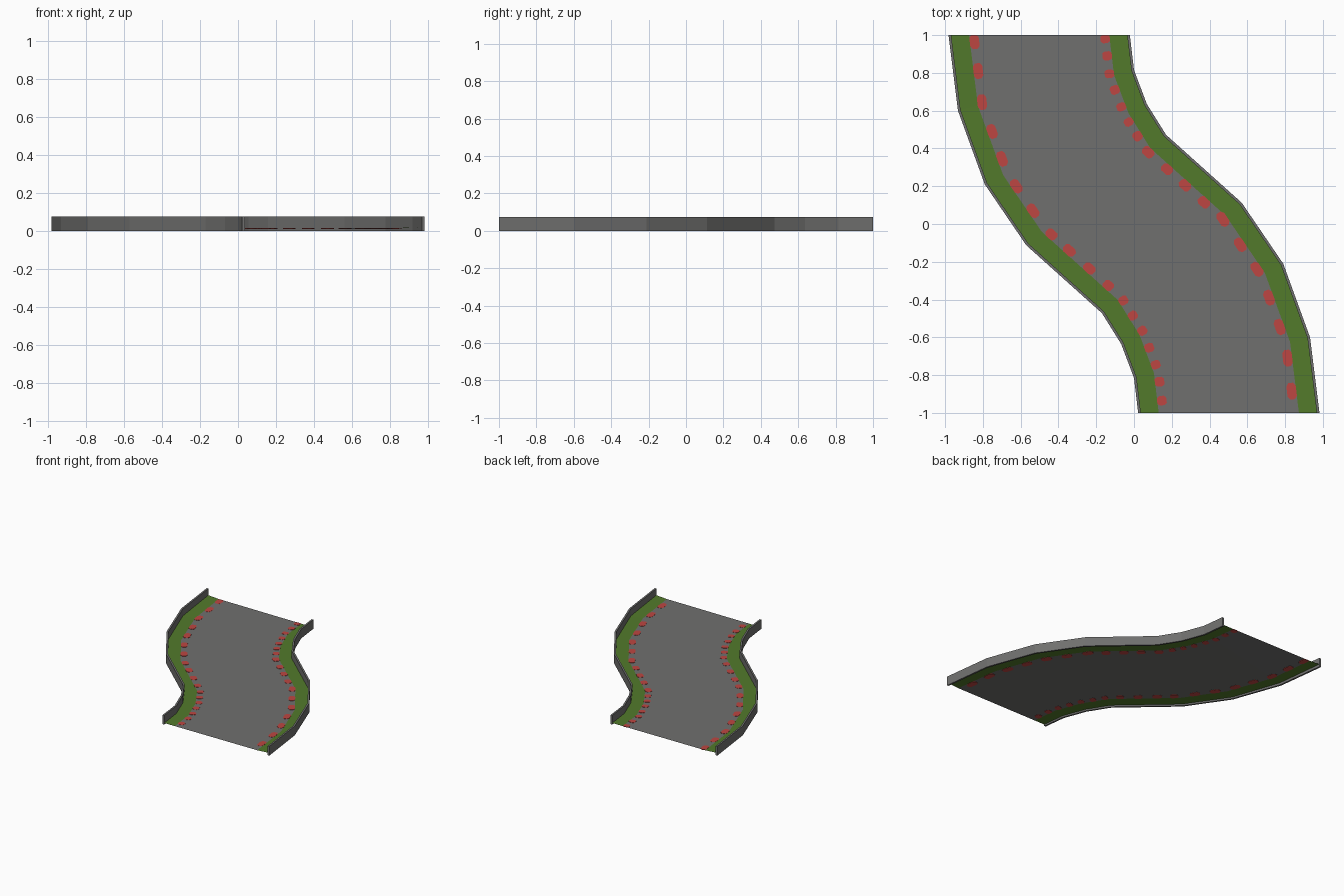
import bpy, math
from mathutils import Vector

if "Cube" in bpy.data.objects:
    bpy.data.objects.remove(bpy.data.objects["Cube"])

WALL_H, WALL_T, FLOOR_Z = 0.075, 0.014, 0.013
GRASS_IN, CURB_MID = 0.108, 0.132


def material(name, rgb):
    m = bpy.data.materials.new(name)
    m.diffuse_color = (*rgb, 1)
    m.use_nodes = True
    m.node_tree.nodes["Principled BSDF"].inputs["Base Color"].default_value = m.diffuse_color
    return m


GREY = material("asphalt grey", (0.162, 0.162, 0.158))
GREEN = material("grass green", (0.085, 0.195, 0.024))
RED = material("curb red", (0.51, 0.062, 0.054))


def add_mesh(name, verts, faces, mat):
    me = bpy.data.meshes.new(name)
    me.from_pydata(verts, [], faces)
    me.materials.append(mat)
    ob = bpy.data.objects.new(name, me)
    bpy.context.collection.objects.link(ob)
    return ob


def offset(line, d):
    """Mitred inward offset of a line; its ends slide along the cut at y = +-1."""
    normals = []
    for a, b in zip(line, line[1:]):
        t = (b - a).normalized()
        normals.append(Vector((-t.y, t.x)))
    out = [line[0] + Vector((d / normals[0].x, 0))]
    for p, n, m in zip(line[1:-1], normals, normals[1:]):
        b = (n + m).normalized()
        out.append(p + b * (d / b.dot(n)))
    out.append(line[-1] + Vector((d / normals[-1].x, 0)))
    return out


def floor_z(p):
    """The outer side of each bend is banked up a little."""
    return FLOOR_Z + 0.008 * max(0.0, (abs(p.x) - 0.84) / 0.13)


def strip(name, a, b, mat):
    n = len(a)
    verts = [(p.x, p.y, floor_z(p)) for p in a + b]
    return add_mesh(name, verts, [(i, i + 1, n + i + 1, n + i) for i in range(n - 1)], mat)


def wall(name, a, b):
    n = len(a)
    verts = [(p.x, p.y, z) for z in (0, WALL_H) for p in a + b]
    faces = [(0, n, 3 * n, 2 * n), (n - 1, 3 * n - 1, 4 * n - 1, 2 * n - 1)]
    for i in range(n - 1):
        j = i + 1
        faces += [(i, j, n + j, n + i), (2 * n + i, 3 * n + i, 3 * n + j, 2 * n + j),
                  (i, 2 * n + i, 2 * n + j, j), (n + i, n + j, 3 * n + j, 3 * n + i)]
    ob = add_mesh(name, verts, faces, GREY)
    import bmesh
    bm = bmesh.new()
    bm.from_mesh(ob.data)
    bmesh.ops.recalc_face_normals(bm, faces=bm.faces)
    bm.to_mesh(ob.data)
    bm.free()


def curbs(name, line, ys):
    """Thin chamfered plates laid along the line at the given y positions."""
    verts, faces = [], []
    pts = []
    for y in ys:
        for a, b in zip(line, line[1:]):
            if min(a.y, b.y) <= y <= max(a.y, b.y):
                pts.append((a.lerp(b, (y - a.y) / (b.y - a.y)), (b - a).normalized()))
                break
    for k, (c, t) in enumerate(pts):
        near = pts[k + 1][0] if k + 1 < len(pts) else pts[k - 1][0]
        l, w = 0.25 * (near - c).length, 0.025
        s = Vector((-t.y, t.x))
        ring = []
        for u, v in ((1, .5), (.6, 1), (-.6, 1), (-1, .5), (-1, -.5), (-.6, -1), (.6, -1), (1, -.5)):
            p = c + t * (u * l) + s * (v * w)
            ring.append(Vector((p.x, max(-1, min(1, p.y)))))
        o = len(verts)
        for dz in (-0.002, 0.002):
            verts += [(p.x, p.y, floor_z(p) + dz) for p in ring]
        faces += [tuple(range(o + 7, o - 1, -1)), tuple(range(o + 8, o + 16))]
        faces += [(o + i, o + (i + 1) % 8, o + 8 + (i + 1) % 8, o + 8 + i) for i in range(8)]
    add_mesh(name, verts, faces, RED)


# Outer edge of the left side, back to front; the right side is its half-turn copy
left = [Vector(p) for p in ((-0.982, 1), (-0.932, 0.6), (-0.79, 0.21), (-0.57, -0.113),
                            (-0.17, -0.472), (-0.068, -0.635), (0, -0.815), (0.022, -1))]


def turned(line):
    return [-p for p in reversed(line)]


inner, grass = offset(left, WALL_T), offset(left, GRASS_IN)
curb_line = offset(left, CURB_MID)

# Road between the two verges
strip("road", grass, turned(grass), GREY)

# Verges and low walls
strip("left_verge", inner, grass, GREEN)
strip("right_verge", turned(grass), turned(inner), GREEN)
wall("left_wall", left, inner)
wall("right_wall", turned(left), turned(inner))

# Red curb stones
curbs("left_curbs", curb_line,
      (0.965, 0.81, 0.645, 0.49, 0.345, 0.2, 0.07, -0.055, -0.14, -0.235, -0.325,
       -0.405, -0.485, -0.565, -0.655, -0.745, -0.835, -0.935))
curbs("right_curbs", turned(curb_line),
      (0.98, 0.89, 0.795, 0.71, 0.62, 0.54, 0.465, 0.38, 0.29, 0.205, 0.115,
       0.025, -0.11, -0.24, -0.39, -0.545, -0.71, -0.885))
